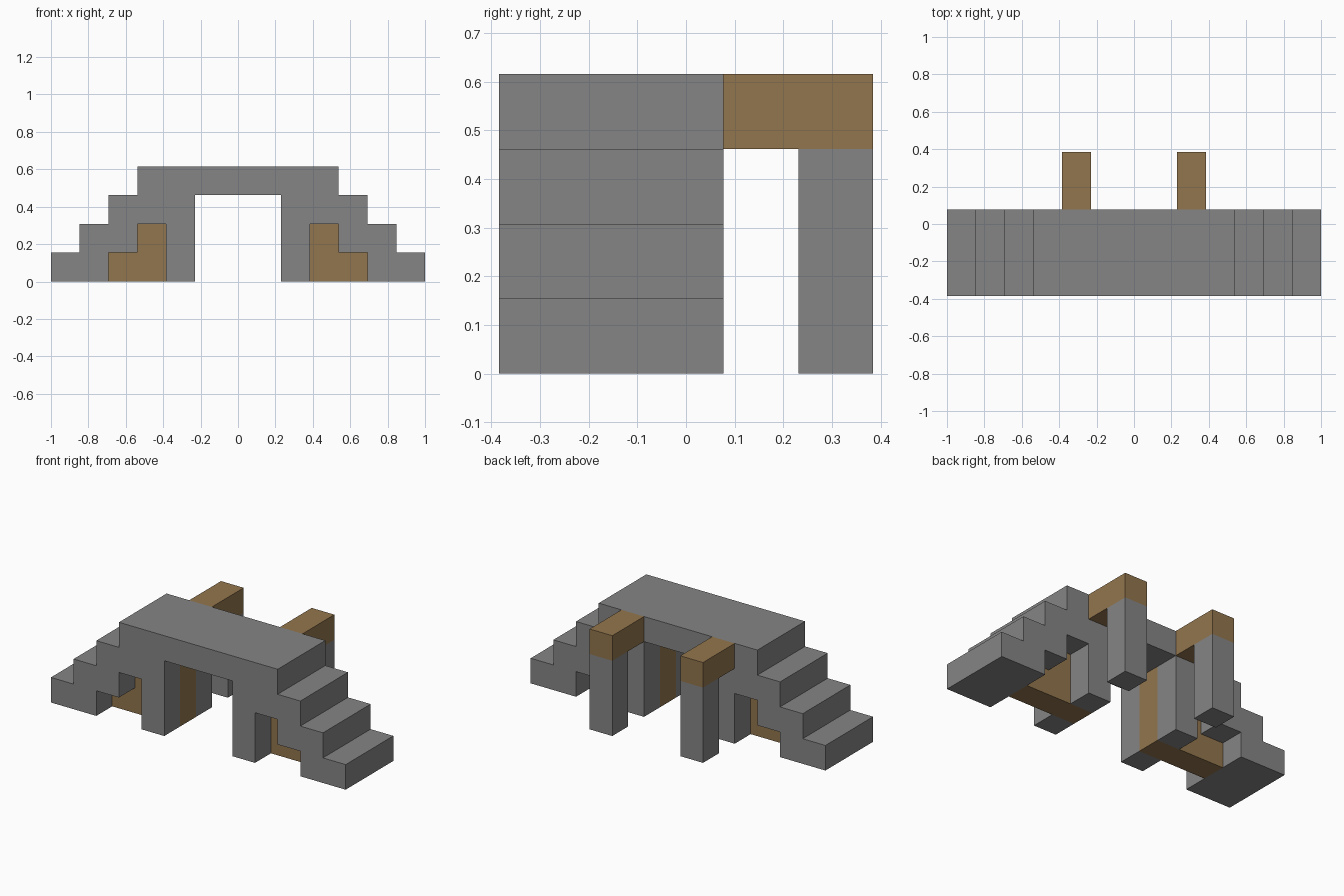
import bpy
import bmesh

if "Cube" in bpy.data.objects:
    bpy.data.objects.remove(bpy.data.objects["Cube"], do_unlink=True)

U = 2 / 13  # one building block


def make_material(name, rgb):
    mat = bpy.data.materials.new(name)
    mat.use_nodes = True
    color = (*rgb, 1)
    mat.diffuse_color = color
    mat.node_tree.nodes["Principled BSDF"].inputs["Base Color"].default_value = color
    return mat


stone = make_material("stone grey", (0.235, 0.235, 0.235))
wood = make_material("wood brown", (0.29, 0.18, 0.075))


def extrude_profile(name, profile, y0, y1, mat):
    """Extrude an (x, z) outline, in blocks, from y0 to y1."""
    bm = bmesh.new()
    face = bm.faces.new([bm.verts.new((x * U, y0 * U, z * U)) for x, z in profile])
    new = bmesh.ops.extrude_face_region(bm, geom=[face])["geom"]
    verts = [v for v in new if isinstance(v, bmesh.types.BMVert)]
    bmesh.ops.translate(bm, verts=verts, vec=(0, (y1 - y0) * U, 0))
    bmesh.ops.recalc_face_normals(bm, faces=bm.faces)
    mesh = bpy.data.meshes.new(name)
    bm.to_mesh(mesh)
    bm.free()
    mesh.materials.append(mat)
    obj = bpy.data.objects.new(name, mesh)
    bpy.context.collection.objects.link(obj)
    return obj


def box(name, xs, ys, zs, mat):
    (x0, x1), (z0, z1) = sorted(xs), zs
    outline = [(x0, z0), (x1, z0), (x1, z1), (x0, z1)]
    return extrude_profile(name, outline, ys[0], ys[1], mat)


# Stepped bridge: stairs up each side, deck on top, stepped hollow below
half = []
for step in range(4):
    half += [(6.5 - step, step), (6.5 - step, step + 1)]
hollow = [(2.5, 3), (2.5, 2), (3.5, 2), (3.5, 1), (4.5, 1), (4.5, 0)]
right_side = hollow + half
left_side = [(-x, z) for x, z in reversed(right_side)]
extrude_profile("stair_bridge", right_side + left_side, -2.5, 0.5, stone)

# Wooden core filling the middle of each leg and hollow
core = [(1.5, 0), (4.5, 0), (4.5, 1), (3.5, 1), (3.5, 2), (2.5, 2), (2.5, 3), (1.5, 3)]

for side, s in (("left", 1), ("right", -1)):
    xs = (1.5 * s, 2.5 * s)
    extrude_profile(side + "_wooden_core", [(x * s, z) for x, z in core], -1.5, -0.5, wood)
    # Stone legs in front of and behind the core
    box(side + "_front_leg", xs, (-2.5, -1.5), (0, 3), stone)
    box(side + "_back_leg", xs, (-0.5, 0.5), (0, 3), stone)
    # Rear beam and the post that carries it
    box(side + "_rear_beam", xs, (0.5, 2.5), (3, 4), wood)
    box(side + "_rear_post", xs, (1.5, 2.5), (0, 3), stone)
